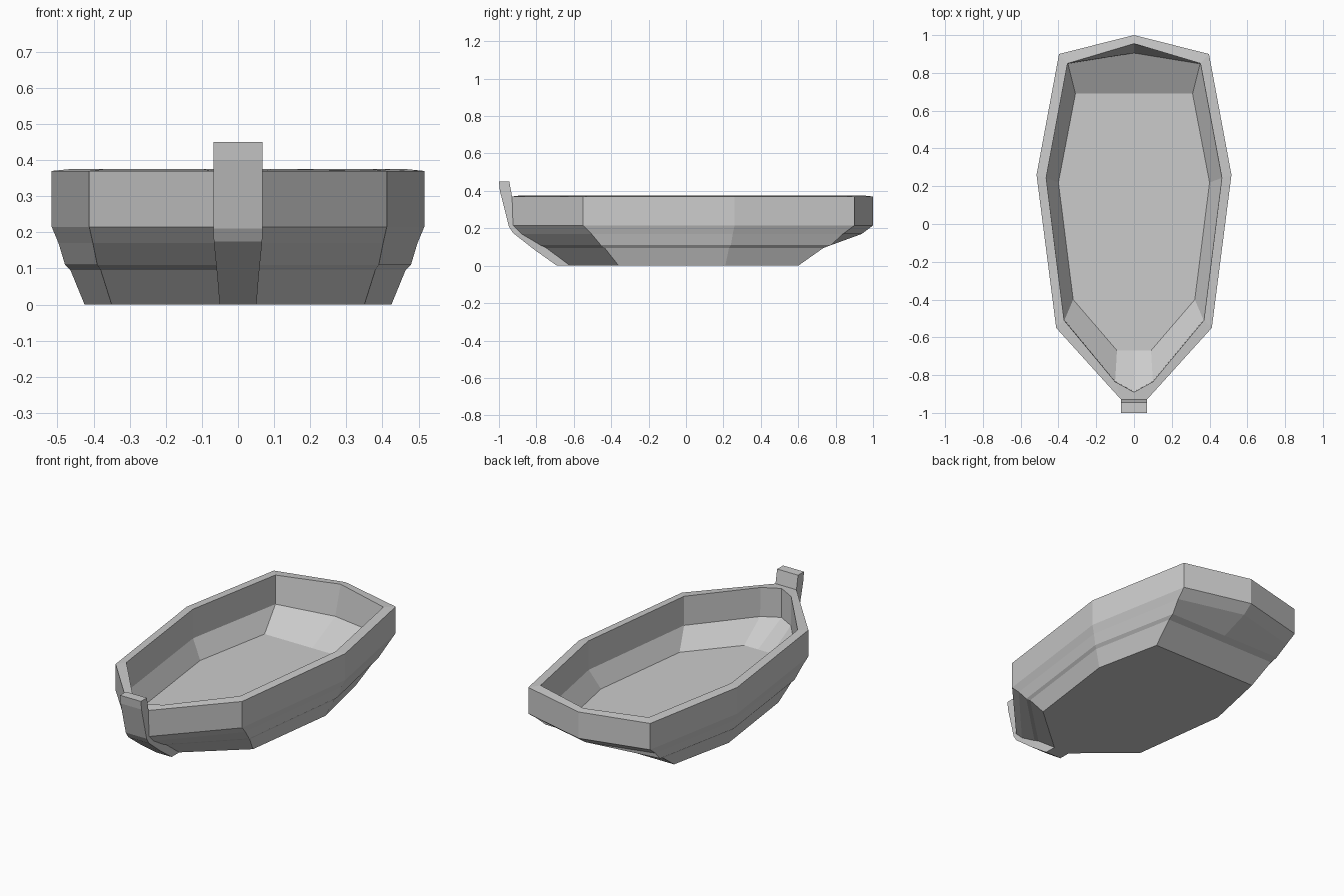
import bpy, bmesh

if "Cube" in bpy.data.objects:
    bpy.data.objects.remove(bpy.data.objects["Cube"])


def make_object(name, bm):
    bmesh.ops.recalc_face_normals(bm, faces=bm.faces)
    mesh = bpy.data.meshes.new(name)
    bm.to_mesh(mesh)
    bm.free()
    obj = bpy.data.objects.new(name, mesh)
    bpy.context.collection.objects.link(obj)
    return obj


def mirrored_ring(bm, z, half):
    """Half outline from stern centre to bow centre, mirrored into a closed ring."""
    full = half + [(-x, y) for x, y in reversed(half[1:-1])]
    return [bm.verts.new((x, y, z)) for x, y in full]


def loft(bm, rings):
    for a, b in zip(rings, rings[1:]):
        n = len(a)
        for i in range(n):
            j = (i + 1) % n
            bm.faces.new((a[i], a[j], b[j], b[i]))


# Hull: outside from the keel up, over the rim, then down the inside to the floor
# Each outline: stern centre, stern corner, widest point, bow corner, bow end, bow centre
levels = [
    (0.0,   [(0, .60), (.342, .60), (.425, .21), (.35, -.36), (.05, -.62), (0, -.62)]),
    (0.095, [(0, .735), (.365, .735), (.464, .23), (.38, -.435), (.055, -.75), (0, -.75)]),
    (0.11,  [(0, .775), (.372, .775), (.479, .24), (.39, -.455), (.058, -.78), (0, -.78)]),
    (0.17,  [(0, .94), (.388, .84), (.497, .25), (.402, -.505), (.065, -.88), (0, -.88)]),
    (0.215, [(0, 1.0), (.397, .90), (.516, .26), (.412, -.55), (.068, -.925), (0, -.925)]),
    (0.37,  [(0, 1.0), (.397, .90), (.516, .26), (.412, -.55), (.068, -.93), (0, -.93)]),
    (0.375, [(0, .955), (.352, .85), (.465, .245), (.37, -.51), (.10, -.835), (0, -.89)]),
    (0.205, [(0, .905), (.350, .848), (.463, .243), (.368, -.508), (.10, -.833), (0, -.888)]),
    (0.10,  [(0, .69), (.31, .69), (.40, .22), (.322, -.40), (.09, -.67), (0, -.67)]),
]
bm = bmesh.new()
rings = [mirrored_ring(bm, z, half) for z, half in levels]
loft(bm, rings)
bm.faces.new(rings[0])
bm.faces.new(rings[-1])
make_object("hull", bm)

# Bow stem: curved bar following the bow (front y, back y, front z, back z, half width)
sections = [
    (-1.0, -.945, .45, .45, .068),
    (-.995, -.93, .40, .37, .068),
    (-.947, -.90, .21, .215, .068),
    (-.925, -.86, .175, .175, .067),
    (-.81, -.74, .085, .095, .058),
    (-.69, -.62, 0, 0, .051),
]
bm = bmesh.new()
rings = [[bm.verts.new(p) for p in ((w, yf, zf), (w, yb, zb), (-w, yb, zb), (-w, yf, zf))]
         for yf, yb, zf, zb, w in sections]
loft(bm, rings)
bm.faces.new(rings[0])
bm.faces.new(rings[-1])
make_object("bow_stem", bm)
